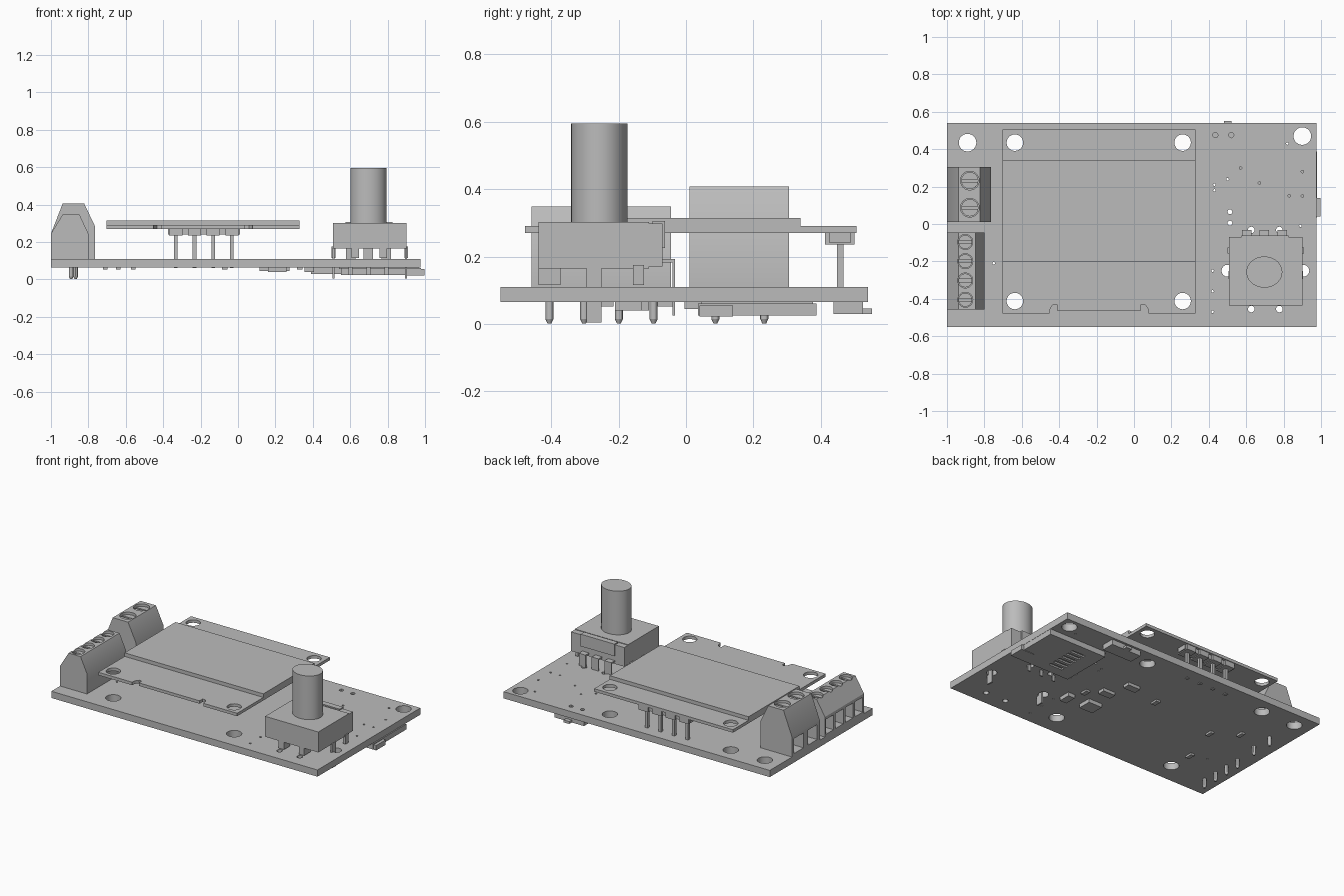
import bpy
import bmesh
import math
from mathutils import Matrix, Vector

default_cube = bpy.data.objects.get("Cube")
if default_cube:
    bpy.data.objects.remove(default_cube, do_unlink=True)

grey = bpy.data.materials.new("plain grey")
grey.use_nodes = True
grey.diffuse_color = (0.5, 0.5, 0.5, 1)
grey.node_tree.nodes["Principled BSDF"].inputs["Base Color"].default_value = (0.5, 0.5, 0.5, 1)
parts = []


def finish(name, bm):
    """Turn a bmesh into a named grey object."""
    bmesh.ops.recalc_face_normals(bm, faces=bm.faces)
    mesh = bpy.data.meshes.new(name)
    bm.to_mesh(mesh)
    bm.free()
    mesh.materials.append(grey)
    obj = bpy.data.objects.new(name, mesh)
    bpy.context.collection.objects.link(obj)
    parts.append(obj)
    return obj


def add_box(bm, xs, ys, zs):
    low, high = (Vector(corner) for corner in zip(xs, ys, zs))
    size = high - low
    matrix = Matrix.Translation((low + high) / 2) @ Matrix.Diagonal((*size, 1))
    bmesh.ops.create_cube(bm, size=1, matrix=matrix)


def add_cylinder(bm, x, y, radius, zs, sides=24, tip=None):
    bottom = radius if tip is None else tip
    bmesh.ops.create_cone(bm, cap_ends=True, segments=sides, radius1=bottom,
                          radius2=radius, depth=zs[1] - zs[0],
                          matrix=Matrix.Translation((x, y, sum(zs) / 2)))


def box(name, xs, ys, zs):
    bm = bmesh.new()
    add_box(bm, xs, ys, zs)
    return finish(name, bm)


def prism(name, outline, direction):
    """Extrude a closed outline along a direction."""
    bm = bmesh.new()
    face = bm.faces.new([bm.verts.new(p) for p in outline])
    made = bmesh.ops.extrude_face_region(bm, geom=[face])["geom"]
    verts = [v for v in made if isinstance(v, bmesh.types.BMVert)]
    bmesh.ops.translate(bm, verts=verts, vec=direction)
    return finish(name, bm)


def cut(obj, bm):
    """Subtract a cutter mesh and bake the result."""
    cutter = finish("cutter", bm)
    cutter.hide_render = True
    parts.remove(cutter)
    mod = obj.modifiers.new("holes", "BOOLEAN")
    mod.operation = "DIFFERENCE"
    mod.solver = "EXACT"
    mod.object = cutter
    graph = bpy.context.evaluated_depsgraph_get()
    mesh = bpy.data.meshes.new_from_object(obj.evaluated_get(graph))
    obj.modifiers.clear()
    obj.data = mesh
    bpy.data.objects.remove(cutter, do_unlink=True)


# Main board with mounting holes, pin holes and vias
BOTTOM, TOP = 0.065, 0.11
board = box("main_board", (-1, 0.975), (-0.55, 0.54), (BOTTOM, TOP))
through = (0, 0.2)
screen_holes = [(x, y) for x in (-0.637, 0.26) for y in (-0.412, 0.435)]
holes = bmesh.new()
for x, y in screen_holes + [(-0.89, 0.435), (0.9, 0.47)]:
    add_cylinder(holes, x, y, 0.047, through, 32)
for x in (0.5, 0.905):
    add_cylinder(holes, x, -0.25, 0.032, through, 16)
for x in (0.627, 0.777):
    for y in (-0.455, -0.032):
        add_cylinder(holes, x, y, 0.018, through, 12)
for y in (0.005, 0.065):
    add_cylinder(holes, 0.513, y, 0.013, through, 12)
for x in (0.435, 0.52):
    add_cylinder(holes, x, 0.475, 0.014, through, 12)
vias = [(0.43, 0.21), (0.43, 0.18), (0.5, 0.24), (0.57, 0.3), (0.67, 0.22), (0.83, 0.15),
        (0.9, 0.15), (0.9, 0.28), (0.42, -0.25), (0.42, -0.36), (0.42, -0.47),
        (0.89, -0.01), (0.82, 0.43), (-0.75, -0.21)]
for x, y in vias:
    add_cylinder(holes, x, y, 0.007, through, 8)
cut(board, holes)

# Display board with a notched front edge, and its glass panel
half_edge = [(0.515, -0.478), (0.265, -0.478), (0.26, -0.45), (0.245, -0.43),
             (0.225, -0.43), (0.225, -0.462)]
middle = -0.187
outline = [(middle + x, y) for x, y in half_edge]
outline += [(middle - x, y) for x, y in reversed(half_edge)]
outline += [(-0.702, 0.505), (0.328, 0.505)]
display = prism("display_board", [(x, y, 0.27) for x, y in outline], (0, 0, 0.02))
holes = bmesh.new()
for x, y in screen_holes:
    add_cylinder(holes, x, y, 0.044, (0.2, 0.4), 32)
cut(display, holes)
box("display_glass", (-0.702, 0.328), (-0.2, 0.34), (0.29, 0.314))

# Display header: plastic strip narrowed between the pins
strip, pins = bmesh.new(), bmesh.new()
add_box(strip, (-0.375, 0.01), (0.425, 0.487), (0.24, 0.27))
for i in range(4):
    x = -0.333 + i * 0.1
    add_box(strip, (x - 0.035, x + 0.035), (0.412, 0.5), (0.235, 0.27))
    add_box(pins, (x - 0.01, x + 0.01), (0.447, 0.467), (0.06, 0.25))
finish("display_header", strip)
finish("display_pins", pins)


# Screw terminal blocks with wire openings, recessed screws and solder pins
def terminal(name, profile, ys, screw_x, screw_ys, radius):
    height = max(z for x, z in profile)
    body = prism(name, [(x, ys[0], z) for x, z in profile], (0, ys[1] - ys[0], 0))
    hollow, screws, legs, slots = (bmesh.new() for i in range(4))
    for y in screw_ys:
        add_cylinder(hollow, screw_x, y, radius, (height - 0.04, height + 0.1))
        add_box(hollow, (-1.1, -0.92), (y - radius, y + radius), (0.125, 0.225))
        add_cylinder(screws, screw_x, y, radius * 0.92, (height - 0.05, height - 0.015))
        add_box(slots, (screw_x - radius, screw_x + radius),
                (y - 0.007, y + 0.007), (height - 0.03, height + 0.1))
        add_cylinder(legs, screw_x + 0.01, y, 0.012, (0.015, TOP), 12)
        add_cylinder(legs, screw_x + 0.01, y, 0.012, (0.002, 0.015), 12, 0.006)
    cut(body, hollow)
    cut(finish(name + "_screws", screws), slots)
    finish(name + "_pins", legs)


terminal("power_terminal",
         [(-1, TOP), (-1, 0.245), (-0.937, 0.407), (-0.823, 0.407), (-0.765, 0.285), (-0.765, TOP)],
         (0.01, 0.305), -0.878, (0.087, 0.232), 0.05)
terminal("signal_terminal",
         [(-1, TOP), (-1, 0.245), (-0.937, 0.348), (-0.848, 0.348), (-0.8, 0.245), (-0.8, TOP)],
         (-0.458, -0.045), -0.902, [-0.405 + i * 0.103 for i in range(4)], 0.04)

# Rotary knob: housing, lid, shaft
box("knob_housing", (0.507, 0.902), (-0.437, -0.11), (0.165, 0.302))
box("knob_housing_back", (0.507, 0.902), (-0.11, -0.07), (0.17, 0.298))
box("knob_back_clip", (0.575, 0.825), (-0.1, -0.062), (0.225, 0.306))
shaft = bmesh.new()
add_cylinder(shaft, 0, 0, 0.096, (0.3, 0.595), 48)
bmesh.ops.scale(shaft, vec=(1, 0.87, 1), verts=shaft.verts)
bmesh.ops.translate(shaft, vec=(0.697, -0.257, 0), verts=shaft.verts)
finish("knob_shaft", shaft)

# Knob feet, side tabs and bent rear pins
feet, tabs, rear = bmesh.new(), bmesh.new(), bmesh.new()
for x in (0.627, 0.777):
    add_box(feet, (x - 0.02, x + 0.02), (-0.437, -0.372), (0.115, 0.17))
for x in (0.51, 0.899):
    add_box(tabs, (x - 0.005, x + 0.005), (-0.295, -0.25), (0.005, 0.17))
    add_box(feet, (x - 0.01, x + 0.01), (-0.157, -0.125), (0.115, 0.175))
for x in (0.602, 0.697, 0.793):
    add_box(rear, (x - 0.025, x + 0.025), (-0.08, -0.032), (0.182, 0.192))
    add_box(rear, (x - 0.025, x + 0.025), (-0.04, -0.032), (0.105, 0.192))
    add_box(rear, (x - 0.011, x + 0.011), (-0.04, -0.032), (0.025, 0.11))
finish("knob_feet", feet)
finish("knob_side_tabs", tabs)
finish("knob_rear_pins", rear)

# Card socket under the board, with its contact slots and card edge
socket = box("card_socket", (0.55, 0.978), (0.035, 0.387), (0.025, 0.061))
slots = bmesh.new()
for i in range(6):
    y = 0.1 + i * 0.04
    add_box(slots, (0.65, 0.75), (y, y + 0.02), (0, 0.035))
cut(socket, slots)
box("card_socket_base", (0.54, 0.965), (0.045, 0.377), (0.055, BOTTOM))
box("card_edge", (0.9, 0.998), (0.04, 0.14), (0.022, 0.055))

# Side push switch under the rear edge
box("side_switch", (0.39, 0.61), (0.437, 0.525), (0.03, BOTTOM))
box("side_switch_button", (0.48, 0.522), (0.52, 0.552), (0.03, 0.046))

# Small chips under the board
chips = bmesh.new()
for x, y, length, width, depth in [
        (0.21, -0.155, 0.1, 0.09, 0.025), (0.38, -0.17, 0.05, 0.08, 0.025),
        (0.23, 0.02, 0.09, 0.05, 0.02), (0.16, 0.17, 0.09, 0.05, 0.02),
        (-0.07, 0.12, 0.03, 0.05, 0.013), (0.33, -0.06, 0.03, 0.05, 0.013),
        (-0.71, 0.15, 0.025, 0.05, 0.013), (-0.64, -0.24, 0.025, 0.05, 0.013),
        (-0.56, 0.04, 0.025, 0.05, 0.013)]:
    add_box(chips, (x - length / 2, x + length / 2), (y - width / 2, y + width / 2),
            (BOTTOM - depth, BOTTOM))
finish("underside_chips", chips)

# Smooth the round parts, keep hard edges
bpy.ops.object.select_all(action="DESELECT")
for part in parts:
    part.select_set(True)
bpy.context.view_layer.objects.active = board
bpy.ops.object.shade_smooth_by_angle(angle=math.radians(30))
